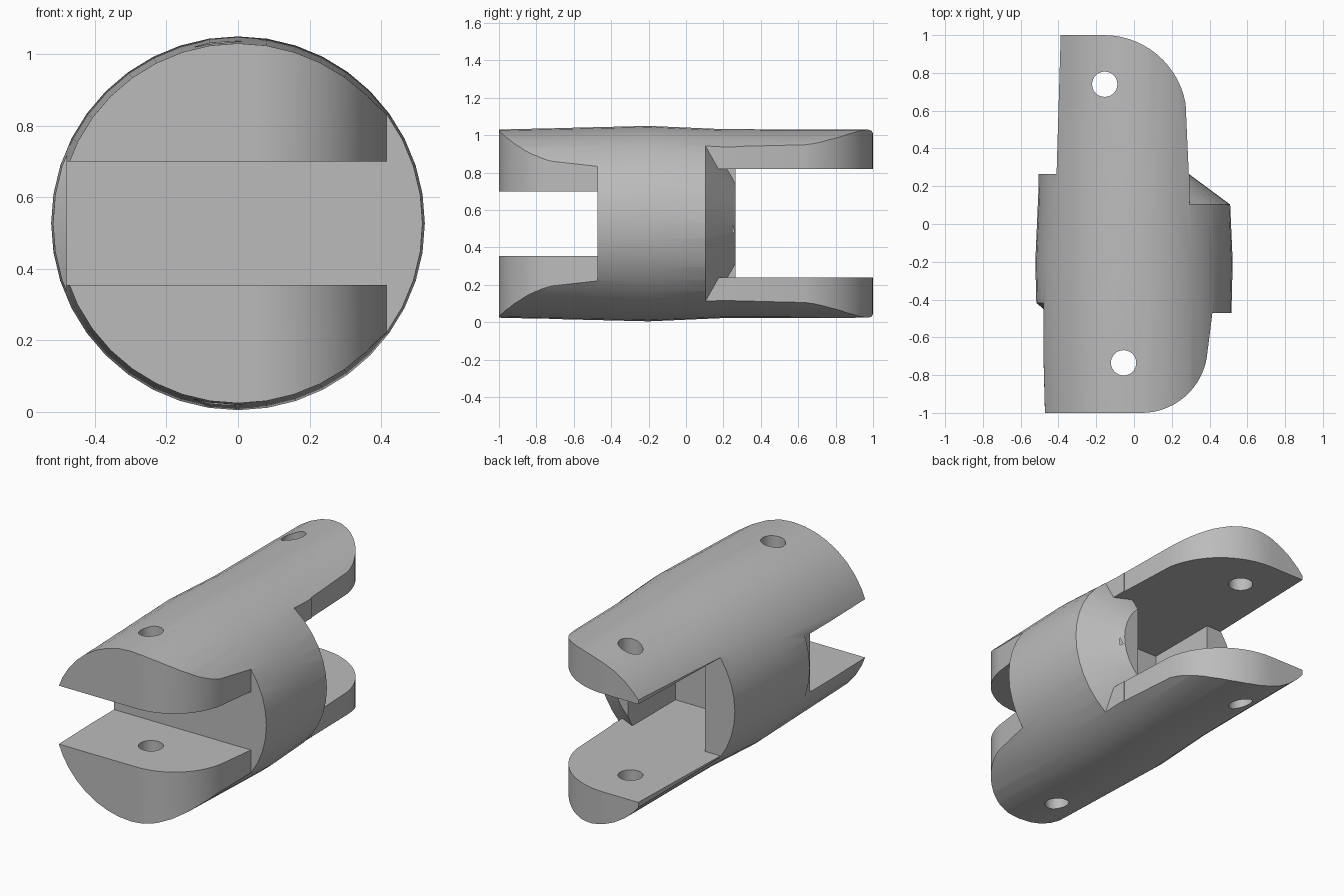
import bpy
import bmesh
from math import cos, sin, pi, radians
from mathutils import Matrix, Vector

if "Cube" in bpy.data.objects:
    bpy.data.objects.remove(bpy.data.objects["Cube"], do_unlink=True)

MID = 0.527          # height of the long axis
SLOT_Z = (0.24, 0.82)
FORK_Z = (0.355, 0.70)

grey = bpy.data.materials.new("plain grey")
grey.use_nodes = True
colour = (0.5, 0.5, 0.5, 1)
grey.diffuse_color = colour
grey.node_tree.nodes["Principled BSDF"].inputs["Base Color"].default_value = colour


def finish(bm, name):
    bmesh.ops.recalc_face_normals(bm, faces=bm.faces)
    mesh = bpy.data.meshes.new(name)
    bm.to_mesh(mesh)
    bm.free()
    mesh.materials.append(grey)
    obj = bpy.data.objects.new(name, mesh)
    bpy.context.collection.objects.link(obj)
    return obj


def lathe(name, profile, closed=False):
    """Turn (y, radius) points about the long axis."""
    bm = bmesh.new()
    verts = [bm.verts.new((r, y, MID)) for y, r in profile]
    pairs = list(zip(verts, verts[1:]))
    if closed:
        pairs.append((verts[-1], verts[0]))
    edges = [bm.edges.new(p) for p in pairs]
    bmesh.ops.spin(bm, geom=verts + edges, cent=(0, 0, MID), axis=(0, 1, 0),
                   angle=2 * pi, steps=40, use_duplicate=False)
    bmesh.ops.remove_doubles(bm, verts=bm.verts, dist=1e-5)
    return finish(bm, name)


def box(name, x, y, z):
    bm = bmesh.new()
    lo, hi = Vector((x[0], y[0], z[0])), Vector((x[1], y[1], z[1]))
    bmesh.ops.create_cube(bm, size=1, matrix=Matrix.Translation((lo + hi) / 2)
                          @ Matrix.Diagonal((*(hi - lo), 1)))
    return finish(bm, name)


def prism(name, outline):
    """Upright prism through the full height."""
    bm = bmesh.new()
    face = bm.faces.new([bm.verts.new((x, y, -0.2)) for x, y in outline])
    out = bmesh.ops.extrude_face_region(bm, geom=[face])["geom"]
    bmesh.ops.translate(bm, vec=(0, 0, 1.5),
                        verts=[v for v in out if isinstance(v, bmesh.types.BMVert)])
    return finish(bm, name)


def arc(cx, cy, r, start, end, steps=14):
    angles = [radians(start + (end - start) * i / steps) for i in range(steps + 1)]
    return [(cx + r * cos(a), cy + r * sin(a)) for a in angles]


def combine(obj, tool, operation):
    mod = obj.modifiers.new("cut", 'BOOLEAN')
    mod.operation, mod.solver, mod.object = operation, 'EXACT', tool
    tool.hide_render = True
    graph = bpy.context.evaluated_depsgraph_get()
    mesh = bpy.data.meshes.new_from_object(obj.evaluated_get(graph))
    obj.modifiers.clear()
    obj.data = mesh
    bpy.data.objects.remove(tool, do_unlink=True)
    return obj


# Turned bar, slightly swollen at the collar
body = lathe("coupling_body", [(-1, 0), (-1, 0.503), (-0.2, 0.5225),
                               (0.2, 0.505), (1, 0.503), (1, 0)])

# Forks at both ends and the pocket between the back cheeks
cutters = [
    box("front_slot", (-1, 1), (-1.2, -0.472), FORK_Z),
    box("back_slot", (-1, 1), (0.265, 1.2), SLOT_Z),
    box("back_pocket", (-0.31, 0.195), (-0.18, 0.6), SLOT_Z),
]

# Outer shape of the fork arms
cutters += [
    prism("back_round", [(-0.16, 1.1)] + arc(-0.16, 0.56, 0.44, 90, 10)
          + [(0.29, 0.265), (0.7, 0.265), (0.7, 1.1)]),
    prism("back_flat", [(-0.385, 1.1), (-0.41, 0.265), (-0.7, 0.265), (-0.7, 1.1)]),
    prism("front_round", [(0.04, -1.1)] + arc(0.04, -0.65, 0.35, -90, -10)
          + [(0.415, -0.472), (0.7, -0.472), (0.7, -1.1)]),
    prism("front_flat", [(-0.48, -1.1), (-0.48, -0.457), (-0.7, -0.457), (-0.7, -1.1)]),
]

# Conical bevels of the collar, clear of the arms
back_cone = [(0.058, 0.57), (0.28, 0.27), (0.28, 0.57)]
front_cone = [(-0.39, 0.55), (-0.5, 0.42), (-0.5, 0.55)]
for name, cone, x, z in [("back_bevel", back_cone, (0.294, 1), (-1, 2)),
                         ("boss_bevel", back_cone, (0.15, 0.31), SLOT_Z),
                         ("front_bevel", front_cone, (-1, -0.48), (-1, 2))]:
    cutters.append(combine(lathe(name, cone, True),
                           box("limit", x, (-1, 1), z), 'INTERSECT'))

# Pin holes
for x, y in [(-0.155, 0.74), (-0.055, -0.735)]:
    cutters.append(prism("pin_hole", arc(x, y, 0.067, 0, 348.75, 31)))

for tool in cutters:
    combine(body, tool, 'DIFFERENCE')

# One material, smooth turned surfaces with crisp cut edges
body.data.materials.clear()
body.data.materials.append(grey)
for poly in body.data.polygons:
    poly.material_index = 0
bpy.ops.object.select_all(action='DESELECT')
body.select_set(True)
bpy.context.view_layer.objects.active = body
bpy.ops.object.shade_smooth_by_angle(angle=radians(25))
